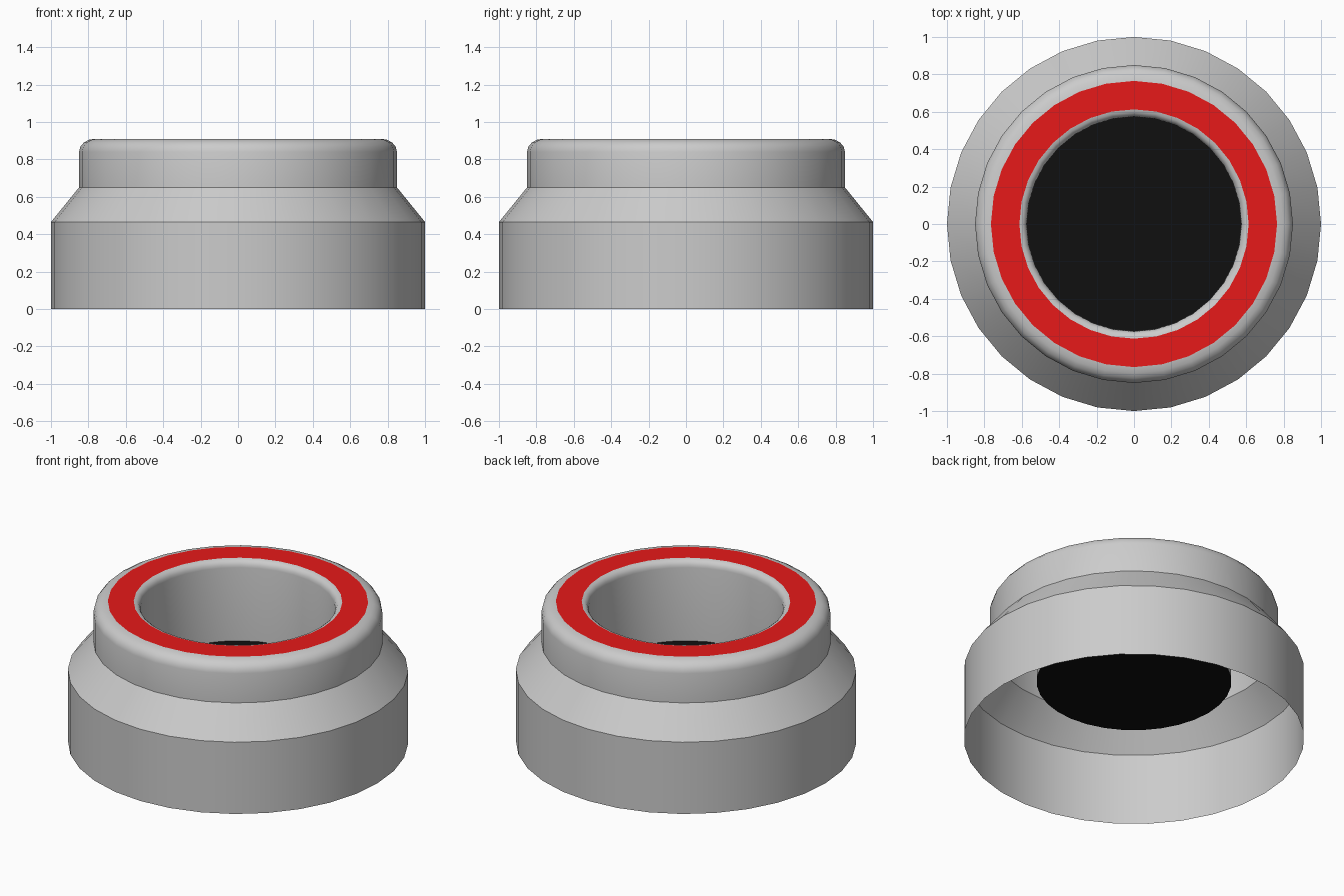
import bpy, bmesh
from math import sin, cos, pi, radians

if "Cube" in bpy.data.objects:
    bpy.data.objects.remove(bpy.data.objects["Cube"])

SIDES = 32


def arc(r0, z0, rx, rz, a0, a1, steps=4):
    """Points on an elliptical corner, angles in degrees."""
    pts = []
    for i in range(steps + 1):
        a = radians(a0 + (a1 - a0) * i / steps)
        pts.append((r0 + rx * cos(a), z0 + rz * sin(a)))
    return pts


def material(name, color):
    m = bpy.data.materials.new(name)
    m.diffuse_color = color
    m.use_nodes = True
    m.node_tree.nodes["Principled BSDF"].inputs["Base Color"].default_value = m.diffuse_color
    return m


def lathe(name, profile, mat=None):
    """Revolve (radius, height) points; radius 0 closes to a point."""
    bm = bmesh.new()
    rings = []
    for r, z in profile:
        n = SIDES if r > 0 else 1
        rings.append([bm.verts.new((r * cos(2 * pi * i / SIDES), r * sin(2 * pi * i / SIDES), z))
                      for i in range(n)])
    for a, b in zip(rings, rings[1:]):
        for i in range(SIDES):
            j = (i + 1) % SIDES
            if len(b) == 1:
                bm.faces.new((a[i], a[j], b[0]))
            else:
                bm.faces.new((a[i], a[j], b[j], b[i]))
    mesh = bpy.data.meshes.new(name)
    bm.to_mesh(mesh)
    bm.free()
    ob = bpy.data.objects.new(name, mesh)
    bpy.context.collection.objects.link(ob)
    if mat:
        mesh.materials.append(mat)
    bpy.ops.object.select_all(action='DESELECT')
    ob.select_set(True)
    bpy.context.view_layer.objects.active = ob
    bpy.ops.object.shade_smooth_by_angle(angle=radians(35))
    return ob


red = material("red_paint", (0.8, 0.01, 0.01, 1))
black = material("black_glass", (0.005, 0.005, 0.005, 1))

# Open-bottomed outer housing with sloped shoulder and rounded lip
lathe("outer_housing", [(1, 0), (1, 0.465), (0.85, 0.65)] + arc(0.765, 0.84, 0.085, 0.07, 0, 90))

# Flat coloured ring on top
lathe("front_ring", [(0.765, 0.91), (0.613, 0.91)], red)

# Inner tube with rounded top edge
lathe("inner_tube", arc(0.613, 0.865, 0.04, 0.045, 90, 180) + [(0.573, 0.39)])

# Dark disc closing the tube
lathe("glass_disc", [(0.573, 0.39), (0, 0.39)], black)
